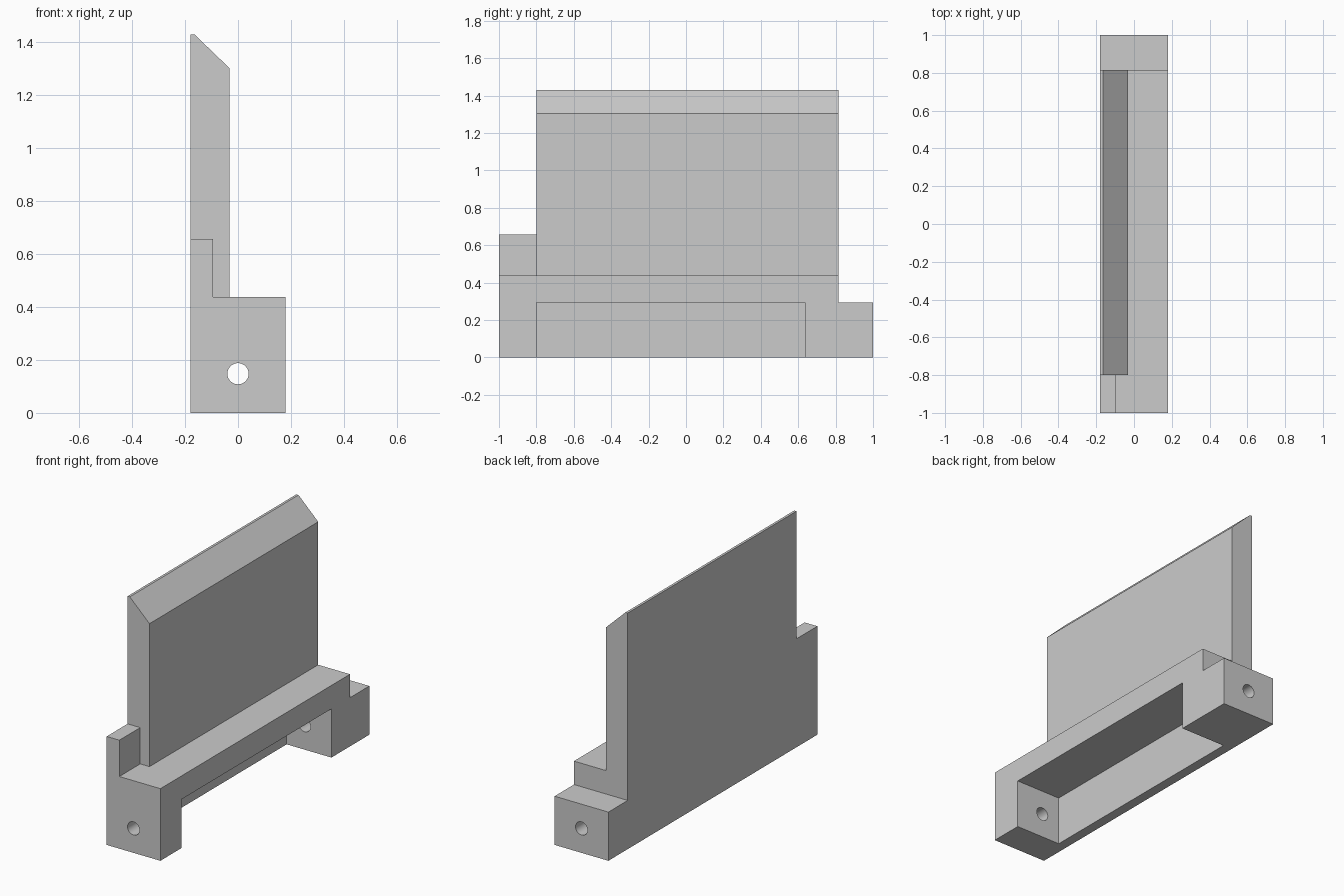
import bpy
import bmesh
from mathutils import Matrix, Vector

cube = bpy.data.objects.get("Cube")
if cube:
    bpy.data.objects.remove(cube, do_unlink=True)

grey = bpy.data.materials.new("light_grey")
grey.use_nodes = True
grey.diffuse_color = (0.6, 0.6, 0.6, 1)
grey.node_tree.nodes["Principled BSDF"].inputs["Base Color"].default_value = (0.6, 0.6, 0.6, 1)


def finish(name, bm):
    bmesh.ops.recalc_face_normals(bm, faces=bm.faces)
    mesh = bpy.data.meshes.new(name)
    bm.to_mesh(mesh)
    bm.free()
    mesh.materials.append(grey)
    obj = bpy.data.objects.new(name, mesh)
    bpy.context.collection.objects.link(obj)
    return obj


def prism(name, points, offset):
    """Extrude a closed flat profile along an offset."""
    bm = bmesh.new()
    face = bm.faces.new([bm.verts.new(p) for p in points])
    made = bmesh.ops.extrude_face_region(bm, geom=[face])["geom"]
    verts = [v for v in made if isinstance(v, bmesh.types.BMVert)]
    bmesh.ops.translate(bm, verts=verts, vec=Vector(offset))
    return finish(name, bm)


def box(name, low, high):
    (x0, y0, z0), (x1, y1, z1) = low, high
    corners = [(x0, y0, z0), (x1, y0, z0), (x1, y1, z0), (x0, y1, z0)]
    return prism(name, corners, (0, 0, z1 - z0))


def combine(target, tool, operation):
    tool.hide_render = True
    mod = target.modifiers.new(tool.name, "BOOLEAN")
    mod.operation = operation
    mod.solver = "EXACT"
    mod.object = tool
    bpy.context.view_layer.objects.active = target
    bpy.ops.object.modifier_apply(modifier=mod.name)
    bpy.data.objects.remove(tool, do_unlink=True)


BACK, FRONT = -0.18, 0.18
LEDGE, LOW = 0.437, 0.295      # heights of the ledge and of the low end / recess
PLATE_Y0, PLATE_Y1 = -0.80, 0.815

# Base bar with a lowered step at one end
side = [(-1, 0), (1, 0), (1, LOW), (PLATE_Y1, LOW), (PLATE_Y1, LEDGE), (-1, LEDGE)]
bracket = prism("bracket", [(BACK, y, z) for y, z in side], (FRONT - BACK, 0, 0))

# Upright plate with a bevelled top edge
section = [(BACK, 0.36), (-0.033, 0.36), (-0.033, 1.303), (-0.165, 1.43), (BACK, 1.43)]
plate = prism("plate", [(x, PLATE_Y0, z) for x, z in section], (0, PLATE_Y1 - PLATE_Y0, 0))
combine(bracket, plate, "UNION")

# Small end stop beside the plate
stop = box("end_stop", (BACK, -1, 0.36), (-0.095, PLATE_Y0, 0.657))
combine(bracket, stop, "UNION")

# Recess under the ledge, leaving a thin back wall
recess = box("recess", (-0.12, PLATE_Y0, -0.1), (0.3, 0.637, LOW))
combine(bracket, recess, "DIFFERENCE")

# Pivot hole through both end blocks
bm = bmesh.new()
bmesh.ops.create_cone(bm, cap_ends=True, segments=48, radius1=0.04, radius2=0.04, depth=2.4,
                      matrix=Matrix.Translation((0, 0, 0.148)) @ Matrix.Rotation(1.5707963, 4, "X"))
combine(bracket, finish("pivot_hole", bm), "DIFFERENCE")

# Smooth hole walls, crisp edges elsewhere
bpy.ops.object.select_all(action="DESELECT")
bracket.select_set(True)
bpy.context.view_layer.objects.active = bracket
bpy.ops.object.shade_smooth_by_angle(angle=0.5)
